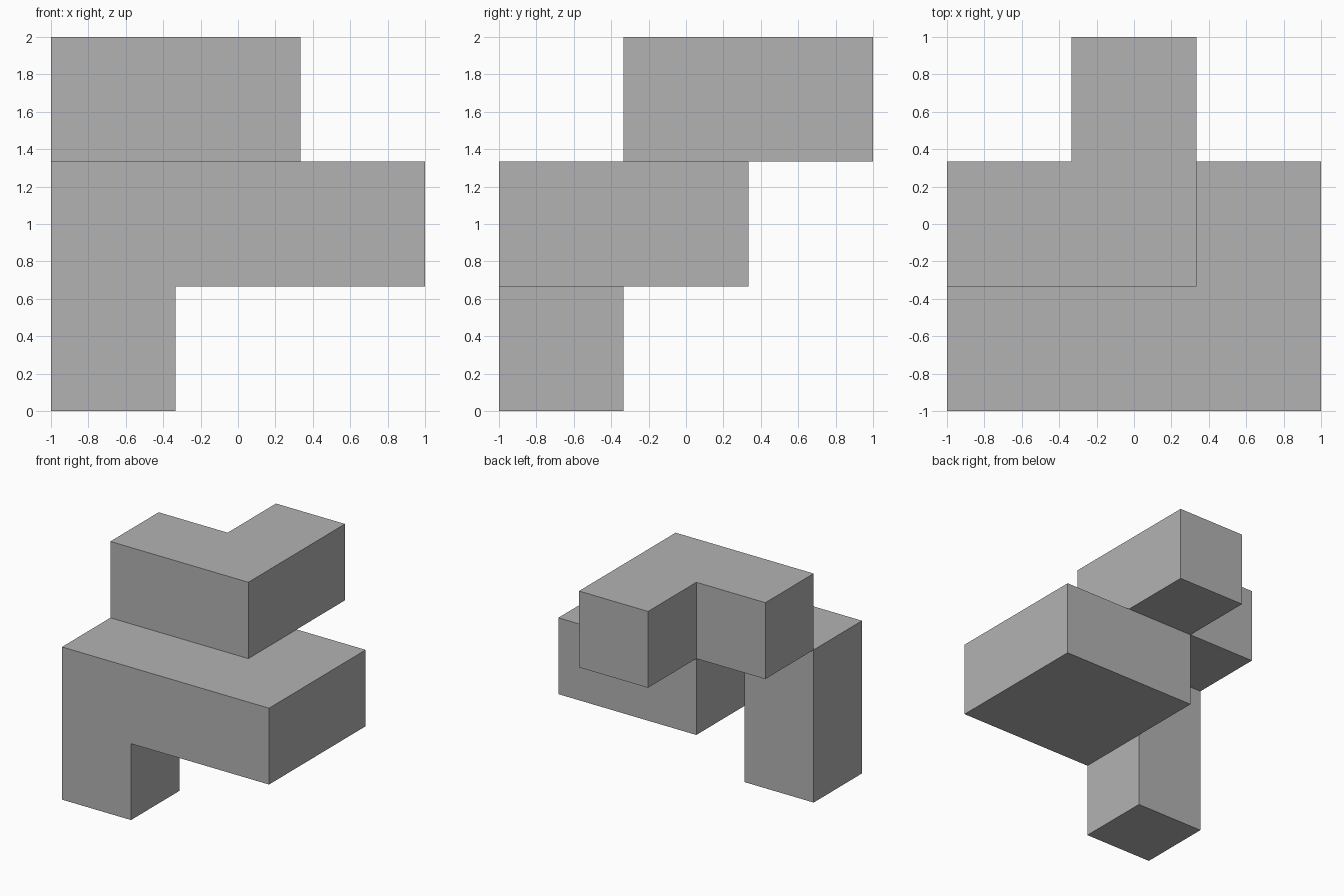
import bpy
import bmesh
from mathutils import Vector

cube = bpy.data.objects.get("Cube")
if cube:
    bpy.data.objects.remove(cube, do_unlink=True)

# Plain grey material
grey = bpy.data.materials.new("plain_grey")
grey.use_nodes = True
colour = (0.45, 0.45, 0.45, 1)
grey.diffuse_color = colour
grey.node_tree.nodes["Principled BSDF"].inputs["Base Color"].default_value = colour

# Occupied cells of a 3 x 3 x 3 grid: (column, row) per layer, bottom to top
LAYERS = [
    [(0, 0)],
    [(0, 0), (1, 0), (2, 0), (1, 1), (2, 1)],
    [(0, 1), (1, 1), (1, 2)],
]
UNIT = 2 / 3
cells = {(x, y, z) for z, layer in enumerate(LAYERS) for x, y in layer}

bm = bmesh.new()


def add_side(cell, axis, sign):
    """Add the square that closes one exposed side of a cell."""
    normal = Vector((0, 0, 0))
    normal[axis] = sign
    u, v = Vector((0, 0, 0)), Vector((0, 0, 0))
    u[(axis + 1) % 3] = 1
    v[(axis + 2) % 3] = sign
    middle = Vector(cell) + Vector((-1, -1, 0.5)) + normal / 2
    corners = [middle + (u * a + v * b) / 2
               for a, b in ((-1, -1), (1, -1), (1, 1), (-1, 1))]
    bm.faces.new([bm.verts.new(c * UNIT) for c in corners])


# Outer skin only: skip sides shared by two cells
for cell in sorted(cells):
    for axis in range(3):
        for sign in (-1, 1):
            neighbour = list(cell)
            neighbour[axis] += sign
            if tuple(neighbour) not in cells:
                add_side(cell, axis, sign)

# Weld the squares and merge coplanar ones into large flat faces
bmesh.ops.remove_doubles(bm, verts=bm.verts[:], dist=0.001)
bmesh.ops.dissolve_limit(bm, angle_limit=0.02, verts=bm.verts[:], edges=bm.edges[:])

mesh = bpy.data.meshes.new("stacked_block_body")
bm.to_mesh(mesh)
bm.free()
mesh.materials.append(grey)
body = bpy.data.objects.new("stacked_block_body", mesh)
bpy.context.collection.objects.link(body)
